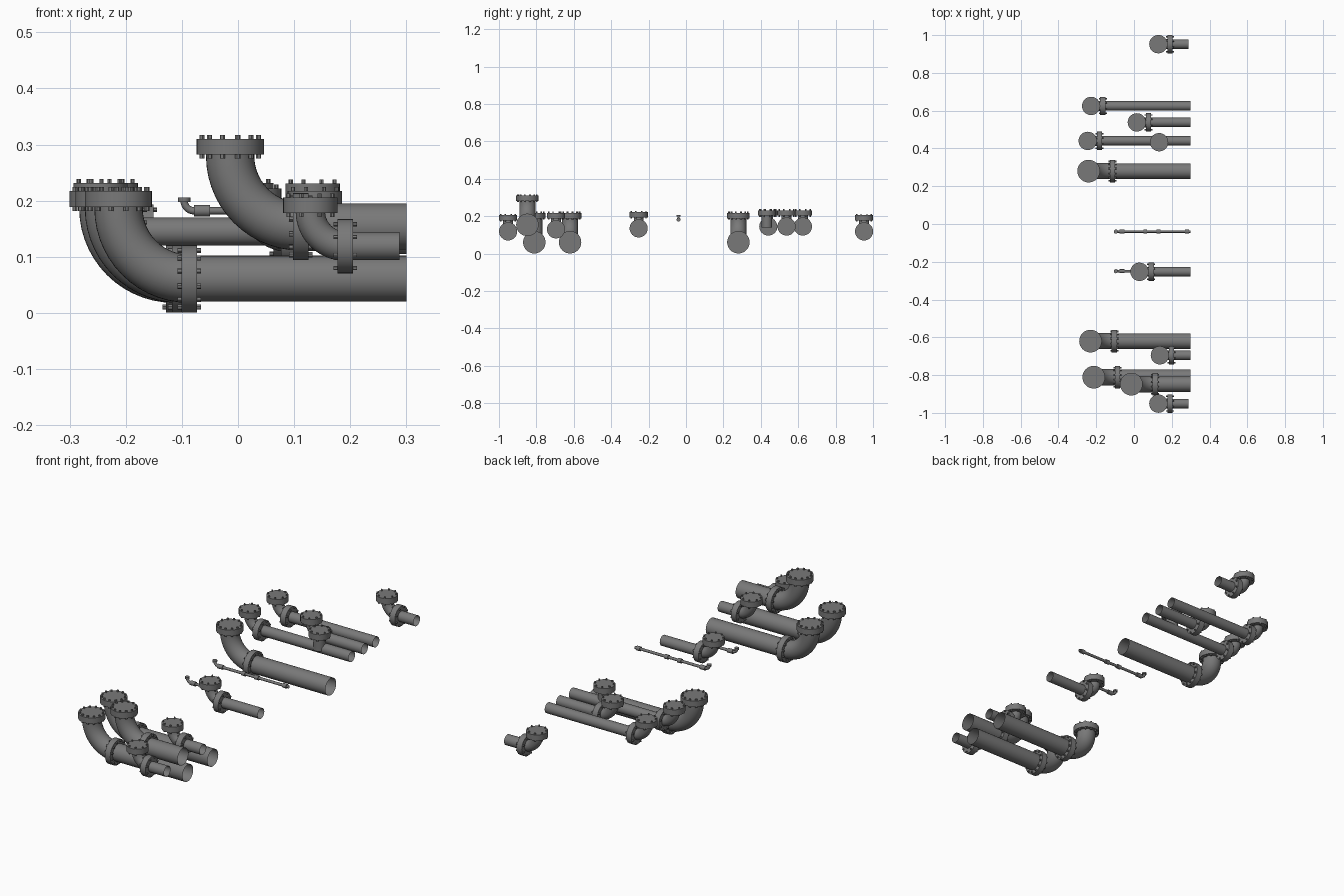
import bpy, bmesh
from math import sin, cos, pi, radians
from mathutils import Matrix, Vector

if "Cube" in bpy.data.objects:
    bpy.data.objects.remove(bpy.data.objects["Cube"])

steel = bpy.data.materials.new("dark_grey_steel")
steel.use_nodes = True
GREY = (0.19, 0.19, 0.19, 1)
steel.diffuse_color = GREY
steel.node_tree.nodes["Principled BSDF"].inputs["Base Color"].default_value = GREY


def finish(bm, name):
    bmesh.ops.recalc_face_normals(bm, faces=bm.faces)
    mesh = bpy.data.meshes.new(name)
    bm.to_mesh(mesh)
    bm.free()
    mesh.materials.append(steel)
    obj = bpy.data.objects.new(name, mesh)
    bpy.context.collection.objects.link(obj)
    bpy.ops.object.select_all(action="DESELECT")
    obj.select_set(True)
    bpy.context.view_layer.objects.active = obj
    bpy.ops.object.shade_smooth_by_angle(angle=radians(35))
    return obj


def tube(name, y, path, radius, sides=32):
    """Open tube swept along (x, z) points at a fixed y."""
    bm = bmesh.new()
    pts = [Vector((x, 0, z)) for x, z in path]
    rings = []
    for i, p in enumerate(pts):
        t = (pts[min(i + 1, len(pts) - 1)] - pts[max(i - 1, 0)]).normalized()
        n = Vector((t.z, 0, -t.x))
        rings.append([bm.verts.new(p + Vector((0, y, 0)) + radius *
                      (n * cos(2 * pi * k / sides) + Vector((0, sin(2 * pi * k / sides), 0))))
                      for k in range(sides)])
    for a, b in zip(rings, rings[1:]):
        for k in range(sides):
            j = (k + 1) % sides
            bm.faces.new((a[k], a[j], b[j], b[k]))
    return finish(bm, name)


def disc(bm, radius, depth, matrix, sides):
    bmesh.ops.create_cone(bm, cap_ends=True, segments=sides, radius1=radius,
                          radius2=radius, depth=depth, matrix=matrix)


def flange(name, centre, radius, thick, bolts, upright=False):
    """Disc with a ring of bolts passing through it."""
    bm = bmesh.new()
    base = Matrix.Translation(centre)
    if upright:
        base = base @ Matrix.Rotation(pi / 2, 4, "Y")
    disc(bm, radius, thick, base, 32)
    for k in range(bolts):
        spot = Matrix.Rotation(2 * pi * (k + 0.5) / bolts, 4, "Z") @ \
            Matrix.Translation((radius * 0.87, 0, 0))
        disc(bm, radius * 0.08, thick + 0.014, base @ spot, 6)
    return finish(bm, name)


def bend(x, joint_x, z, top, steps=14):
    r = joint_x - x
    arc = [(joint_x - r * sin(a), z + r - r * cos(a))
           for a in (pi / 2 * i / steps for i in range(steps + 1))]
    return arc + [(x, top)]


def flanged_pipe(name, x, y, z, end, big):
    run, rise, radius, rim, bolts = (0.126, 0.142, 0.041, 0.06, 12) if big \
        else (0.062, 0.073, 0.025, 0.0485, 8)
    thick = 0.028
    joint = x + run
    tube(name + "_pipe", y, [(joint, z), (end, z)], radius)
    tube(name + "_elbow", y, bend(x, joint, z, z + rise), radius * 1.05)
    flange(name + "_joint_flange", (joint, y, z), rim, thick, bolts, True)
    flange(name + "_top_flange", (x, y, z + rise), rim, thick, bolts)


# Flanged pipes: name, x of the riser, y, z of the run, end x, large size
for spec in (
    ("rear_short", 0.129, 0.952, 0.119, 0.288, False),
    ("rear_outer", -0.227, 0.625, 0.145, 0.3, False),
    ("rear_middle", 0.015, 0.538, 0.145, 0.3, False),
    ("rear_inner", -0.245, 0.44, 0.145, 0.3, False),
    ("rear_main", -0.24, 0.28, 0.061, 0.3, True),
    ("centre", 0.029, -0.253, 0.135, 0.3, False),
    ("front_main", -0.23, -0.62, 0.061, 0.3, True),
    ("front_inner", 0.137, -0.695, 0.13, 0.3, False),
    ("front_lower", -0.213, -0.811, 0.061, 0.3, True),
    ("front_upper", -0.014, -0.848, 0.154, 0.3, True),
    ("front_short", 0.129, -0.951, 0.119, 0.288, False),
):
    flanged_pipe(*spec)

# Branch rising from the inner rear pipe
tube("branch_riser", 0.433, [(0.133, 0.14), (0.133, 0.217)], 0.028)
flange("branch_flange", (0.133, 0.433, 0.217), 0.0485, 0.028, 8)


def thin_line(name, y, end, collars):
    z = 0.182
    tube(name + "_pipe", y, [(end, z)] + bend(-0.096, -0.078, z, 0.203), 0.0065, 12)
    bm = bmesh.new()
    disc(bm, 0.011, 0.008, Matrix.Translation((-0.096, y, 0.202)), 16)
    for x, length in collars:
        disc(bm, 0.0105, length, Matrix.Translation((x, y, z)) @
             Matrix.Rotation(pi / 2, 4, "Y"), 16)
    finish(bm, name + "_collars")


# Thin service lines with collars
thin_line("long_service_line", -0.04, 0.3,
          ((-0.064, 0.028), (0.06, 0.02), (0.13, 0.02), (0.28, 0.02)))
thin_line("short_service_line", -0.25, 0.025, ((-0.064, 0.028),))
